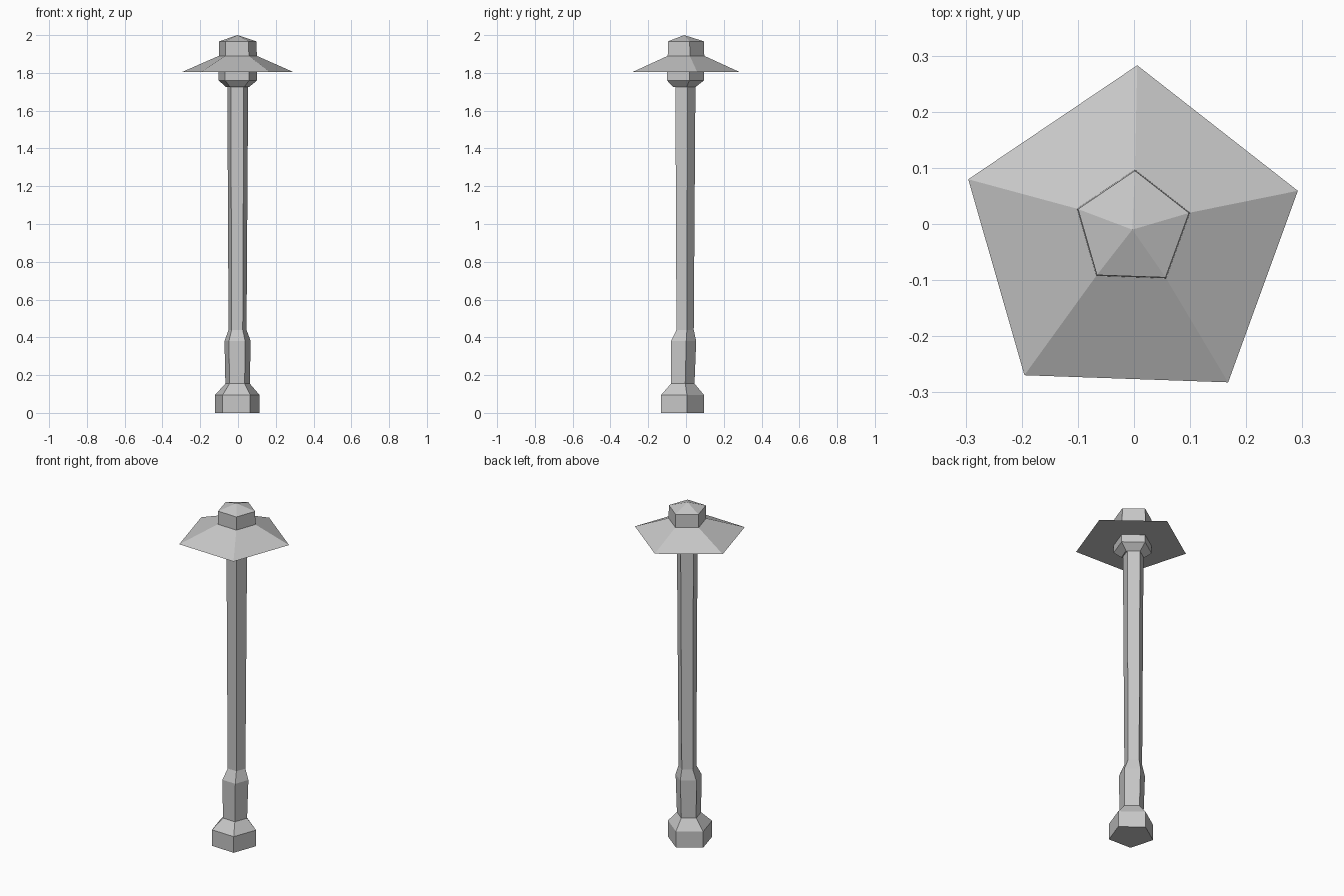
import bpy
import bmesh
from math import sin, cos, radians

default = bpy.data.objects.get("Cube")
if default:
    bpy.data.objects.remove(default, do_unlink=True)

SIDES = 5
TURN = 88  # degrees: one corner points to the back

metal = bpy.data.materials.new("grey metal")
metal.use_nodes = True
GREY = (0.57, 0.57, 0.57, 1)
metal.diffuse_color = GREY
metal.node_tree.nodes["Principled BSDF"].inputs["Base Color"].default_value = GREY


def loft(name, rings):
    """Five-sided closed part from rings of (z, radius, centre x, centre y)."""
    bm = bmesh.new()
    loops = []
    for z, r, cx, cy in rings:
        angles = [radians(TURN + i * 360 / SIDES) for i in range(SIDES)]
        if r == 0:
            loops.append([bm.verts.new((cx, cy, z))] * SIDES)
        else:
            loops.append([bm.verts.new((cx + r * cos(a), cy + r * sin(a), z)) for a in angles])
    for low, high in zip(loops, loops[1:]):
        for i in range(SIDES):
            j = (i + 1) % SIDES
            corners = [low[i], low[j], high[j], high[i]]
            bm.faces.new(list(dict.fromkeys(corners)))
    for end in (loops[0], loops[-1]):
        if len(set(end)) == SIDES:
            bm.faces.new(end)
    bmesh.ops.recalc_face_normals(bm, faces=bm.faces)
    mesh = bpy.data.meshes.new(name)
    bm.to_mesh(mesh)
    bm.free()
    mesh.materials.append(metal)
    obj = bpy.data.objects.new(name, mesh)
    bpy.context.collection.objects.link(obj)
    return obj


# Foot, collar and tapering pole
loft("post", [
    (0.0, 0.124, -0.005, -0.029),
    (0.095, 0.124, -0.005, -0.029),
    (0.155, 0.068, -0.003, -0.023),
    (0.38, 0.073, -0.003, -0.019),
    (0.44, 0.05, -0.003, -0.009),
    (1.73, 0.058, -0.002, -0.008),
])

# Lamp body under the shade
loft("lamp_body", [
    (1.725, 0.064, -0.003, -0.014),
    (1.76, 0.107, -0.002, -0.012),
    (1.81, 0.107, -0.002, -0.012),
])

# Wide sloping shade
loft("shade", [
    (1.805, 0.309, -0.005, -0.026),
    (1.89, 0.106, -0.002, -0.009),
])

# Cap with a low pointed roof
loft("cap", [
    (1.885, 0.106, -0.002, -0.009),
    (1.967, 0.104, -0.002, -0.009),
    (2.0, 0, -0.003, -0.01),
])
